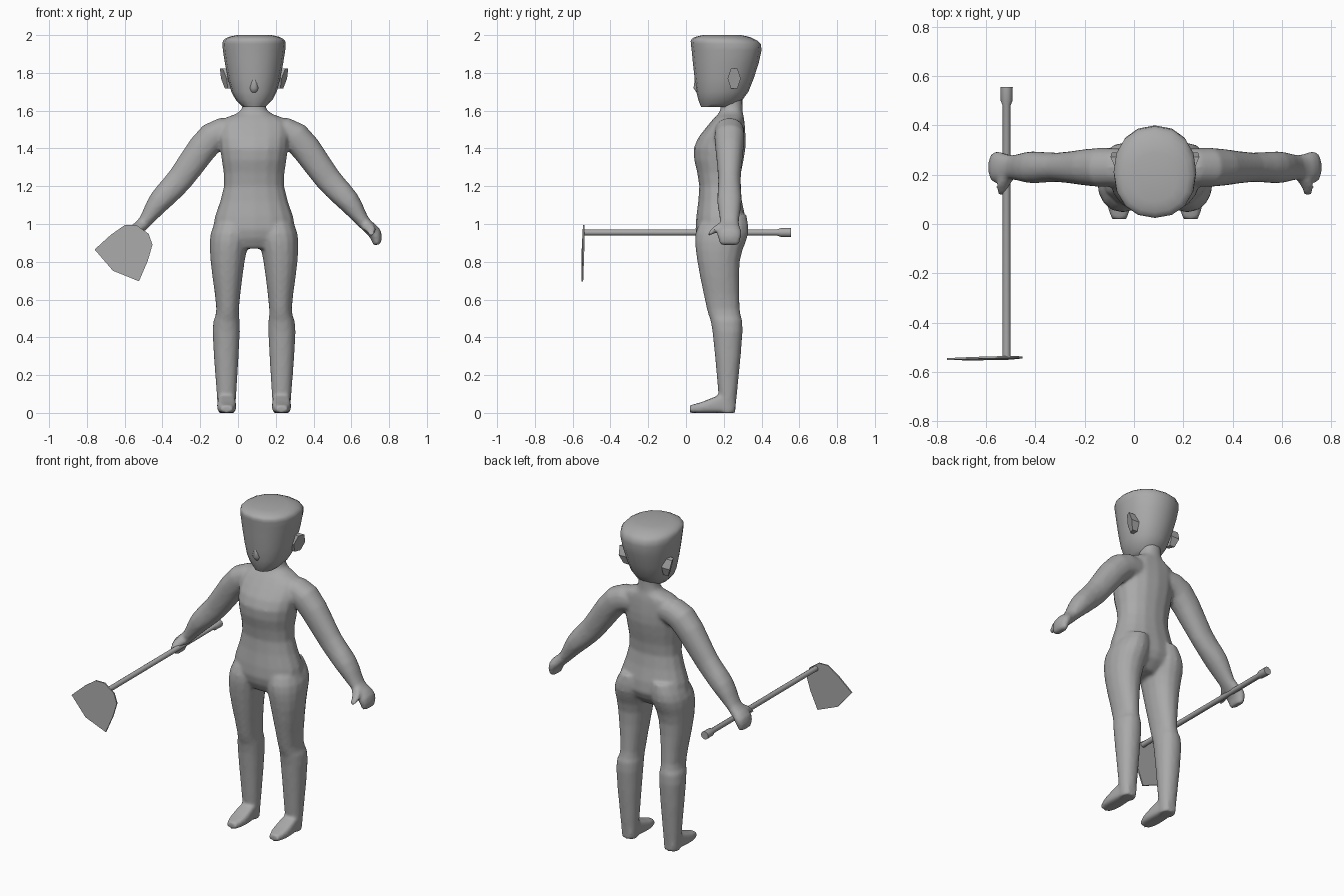
import bpy, bmesh, math
from mathutils import Vector

if "Cube" in bpy.data.objects:
    bpy.data.objects.remove(bpy.data.objects["Cube"])

CENTRE = .085  # x of the figure's centre line
ARM_Y = .23
GREY = (.4, .4, .4, 1)
grey = bpy.data.materials.new("plain grey")
grey.use_nodes = True
grey.diffuse_color = GREY
grey.node_tree.nodes["Principled BSDF"].inputs["Base Color"].default_value = GREY


def smooth_rows(rows, steps=3):
    """Fill in a spline between a few measured rows."""
    rows = [Vector(row) for row in rows]
    ends = [rows[0], *rows, rows[-1]]
    result = []
    for before, start, end, after in zip(ends, ends[1:], ends[2:], ends[3:]):
        leave, arrive = (end - before) / 2, (after - start) / 2
        for step in range(steps):
            t = step / steps
            bend = leave * (1 - t) - arrive * t
            turn = (end - start) * (1 - 2 * t)
            result.append(start.lerp(end, t) + (bend - turn) * t * (1 - t))
    return result + [rows[-1]]


def ring(centre, u, v, sides=16, power=2.2):
    """Rounded cross-section with half axes u and v."""
    points = []
    for i in range(sides):
        angle = math.tau * i / sides
        c, s = math.cos(angle), math.sin(angle)
        points.append(Vector(centre)
                      + Vector(u) * math.copysign(abs(c) ** (2 / power), c)
                      + Vector(v) * math.copysign(abs(s) ** (2 / power), s))
    return points


def level_ring(z, middle, half_width, front, back):
    return ring((middle, (front + back) / 2, z),
                (half_width, 0, 0), (0, (back - front) / 2, 0))


def loft(bm, rings):
    """Skin a row of rings and cap both ends."""
    loops = [[bm.verts.new(point) for point in points] for points in rings]
    count = len(loops[0])
    faces = [bm.faces.new((a[i - 1], a[i], b[i], b[i - 1]))
             for a, b in zip(loops, loops[1:]) for i in range(count)]
    faces += [bm.faces.new(loops[0]), bm.faces.new(loops[-1])]
    bmesh.ops.recalc_face_normals(bm, faces=faces)


def finish(bm, name, angle=40):
    mesh = bpy.data.meshes.new(name)
    bm.to_mesh(mesh)
    bm.free()
    mesh.materials.append(grey)
    part = bpy.data.objects.new(name, mesh)
    bpy.context.collection.objects.link(part)
    bpy.ops.object.select_all(action='DESELECT')
    part.select_set(True)
    bpy.context.view_layer.objects.active = part
    bpy.ops.object.shade_smooth_by_angle(angle=math.radians(angle))
    return part


# Torso and neck: height, half width, front, back
torso = [(.87, .13, .09, .24), (.97, .22, .05, .32), (1.2, .16, .07, .285),
         (1.4, .18, .04, .315), (1.54, .18, .13, .31), (1.6, .07, .18, .3),
         (1.7, .06, .18, .3)]
body = bmesh.new()
loft(body, [level_ring(z, CENTRE, width, front, back)
            for z, width, front, back in smooth_rows(torso)])

# Leg: height, inner edge, outer edge, front, back
leg = [(1.05, .03, .18, .1, .32), (.95, .02, .23, .05, .33), (.8, .05, .23, .06, .285),
       (.55, .08, .2, .11, .285), (.43, .075, .22, .14, .3), (0, .1, .19, .18, .26)]
# Foot: distance along y, height, half width
foot = [(.26, .08, .03), (.2, .1, .045), (.09, .06, .05), (.02, .04, .03)]
# Arm and hand: distance out, height, half thickness, half depth
arm = [(.08, 1.49, .07, .07), (.22, 1.46, .08, .08), (.39, 1.24, .07, .06),
       (.5, 1.12, .06, .065), (.58, 1.01, .035, .05), (.64, .95, .035, .065),
       (.65, .89, .02, .05)]
# Thumb: distance out, y, height, radius
thumb = [(.59, .2, 1, .03), (.62, .15, .97, .025), (.62, .12, .95, .015)]

for side in (1, -1):
    loft(body, [level_ring(z, CENTRE + side * (inner + outer) / 2, (outer - inner) / 2, front, back)
                for z, inner, outer, front, back in smooth_rows(leg)])
    loft(body, [ring((CENTRE + side * .145, y, height / 2), (width, 0, 0), (0, 0, height / 2), power=4)
                for y, height, width in smooth_rows(foot)])
    rows = smooth_rows(arm)
    sections = []
    for before, row, after in zip(rows[:1] + rows, rows, rows[1:] + rows[-1:]):
        out, z, thick, deep = row
        run = after - before
        across = Vector((-side * run.y, 0, run.x)).normalized()
        sections.append(ring((CENTRE + side * out, ARM_Y, z), across * thick, (0, deep, 0)))
    loft(body, sections)
    loft(body, [ring((CENTRE + side * out, y, z), (radius, 0, 0), (0, radius / 3, radius))
                for out, y, z, radius in thumb])

# Fuse the limbs into one skin
skin = finish(body, "body", 60)
fuse = skin.modifiers.new("fuse", 'REMESH')
fuse.mode = 'VOXEL'
fuse.voxel_size = .01
fuse.use_smooth_shade = True
soften = skin.modifiers.new("soften", 'SMOOTH')
soften.iterations = 5

# Head: height, half width, front, back
skull = [(1.62, .06, .08, .25), (1.7, .12, .055, .33), (1.92, .165, .03, .4),
         (1.98, .155, .03, .36), (2, .09, .09, .29)]
head = bmesh.new()
loft(head, [level_ring(z, CENTRE, width, front, back)
            for z, width, front, back in smooth_rows(skull)])
finish(head, "head", 50)

# Nose: height, half width, front
nose = bmesh.new()
loft(nose, [level_ring(z, CENTRE, width, front, .1)
            for z, width, front in ((1.69, .02, .06), (1.72, .025, .04), (1.79, .01, .05))])
finish(nose, "nose", 80)

# Ears: six-sided plates that flare away from the head
for side, name in ((1, "left_ear"), (-1, "right_ear")):
    ear = bmesh.new()
    loft(ear, [ring((CENTRE + side * out, .255, 1.77), (side * tilt, .035, 0),
                    (side * tilt, 0, .06), sides=6, power=2)
               for out, tilt in ((.12, 0), (.16, .015))])
    finish(ear, name, 30)

# Shovel handle with a flared end: distance along y, radius
shaft = Vector((-.517, 0, .955))
handle = bmesh.new()
loft(handle, [ring(shaft + Vector((0, y, 0)), (radius, 0, 0), (0, 0, radius), sides=10, power=2)
              for y, radius in ((-.54, .016), (.48, .016), (.5, .024), (.555, .025))])
finish(handle, "shovel_handle")

# Shovel blade: half outline as distance down the blade and half width, then mirrored
half = [(-.02, .04), (.015, .09), (.1, .12), (.215, .145), (.25, 0)]
outline = half + [(down, -width) for down, width in half[-2::-1]]
sideways = Vector((.81, 0, -.58))
downward = Vector((-.58, 0, -.81))
blade = bmesh.new()
loft(blade, [[shaft + downward * down + sideways * width + Vector((0, y - down / 30, 0))
              for down, width in outline] for y in (-.537, -.545)])
finish(blade, "shovel_blade")
